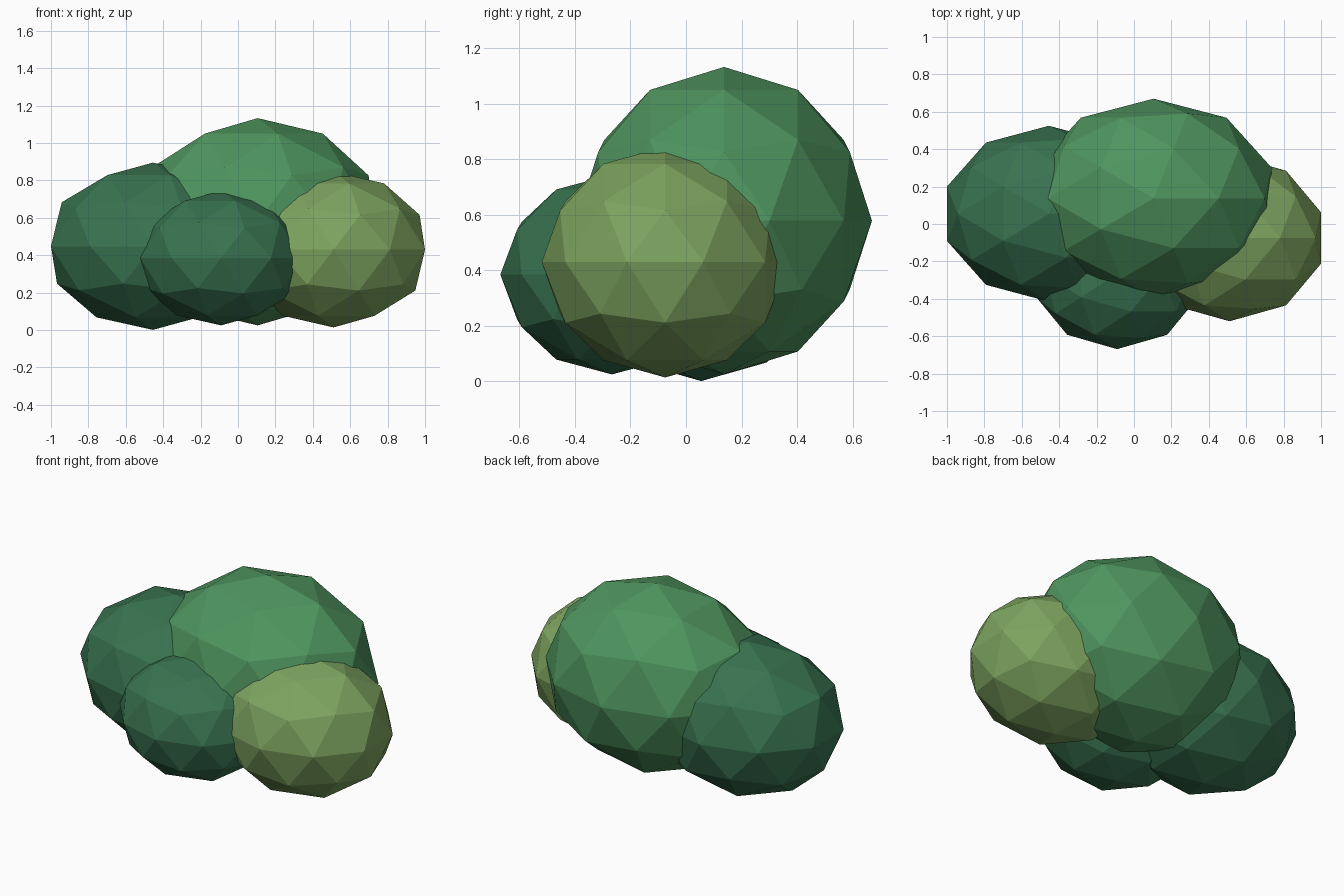
import bpy

if "Cube" in bpy.data.objects:
    bpy.data.objects.remove(bpy.data.objects["Cube"])


def material(name, color):
    mat = bpy.data.materials.new(name)
    mat.diffuse_color = (*color, 1)
    mat.use_nodes = True
    mat.node_tree.nodes["Principled BSDF"].inputs["Base Color"].default_value = mat.diffuse_color
    return mat


dark = material("dark_leaf", (0.04, 0.17, 0.08))
mid = material("mid_leaf", (0.078, 0.30, 0.113))
light = material("light_leaf", (0.205, 0.37, 0.115))


def clump(name, centre, radii, mat):
    """One faceted, stretched ball of foliage."""
    bpy.ops.mesh.primitive_ico_sphere_add(subdivisions=2, radius=1, location=centre)
    ob = bpy.context.object
    ob.name = name
    ob.scale = radii
    bpy.ops.object.transform_apply(location=False, rotation=False, scale=True)
    ob.data.materials.append(mat)


# Four overlapping clumps make the bush
clump("main_clump", (0.105, 0.137, 0.579), (0.663, 0.533, 0.554), mid)
clump("left_clump", (-0.455, 0.055, 0.448), (0.573, 0.47, 0.447), dark)
clump("right_clump", (0.511, -0.075, 0.43), (0.514, 0.445, 0.416), light)
clump("front_clump", (-0.09, -0.267, 0.385), (0.455, 0.402, 0.36), dark)
